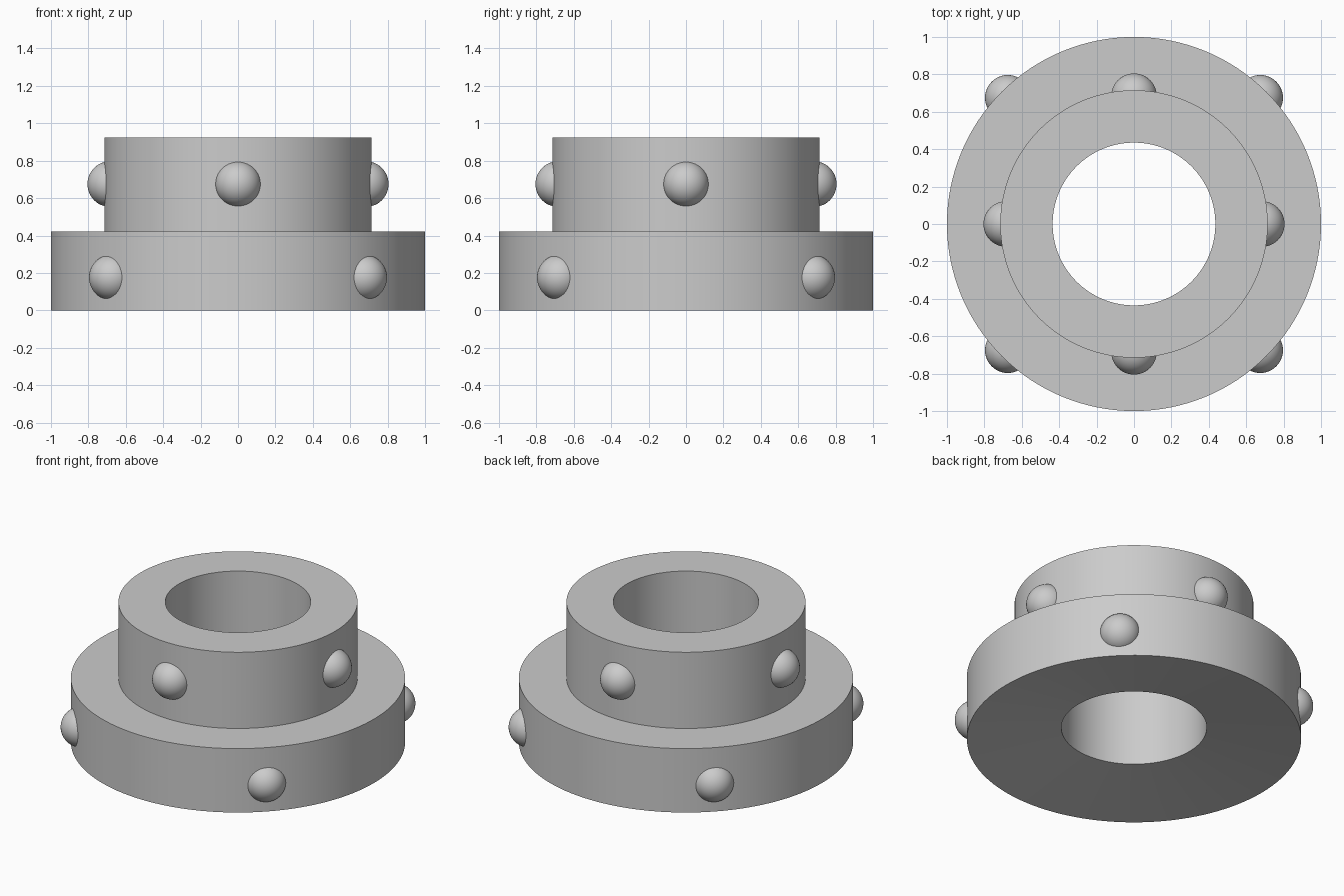
import bpy
import math
from mathutils import Vector

cube = bpy.data.objects.get("Cube")
if cube:
    bpy.data.objects.remove(cube, do_unlink=True)

# Single plain grey
GREY = (0.6, 0.6, 0.6, 1.0)
grey = bpy.data.materials.new("plain grey")
grey.use_nodes = True
grey.diffuse_color = GREY
grey.node_tree.nodes["Principled BSDF"].inputs["Base Color"].default_value = GREY

SEGMENTS = 128
HOLE, UPPER, LOWER = 0.435, 0.715, 1.0
SHOULDER, TOP = 0.422, 0.925
DISH = 0.076
KNOB = 0.122


def finish(obj):
    obj.data.materials.append(grey)
    bpy.ops.object.select_all(action="DESELECT")
    obj.select_set(True)
    bpy.context.view_layer.objects.active = obj
    bpy.ops.object.shade_smooth_by_angle(angle=math.radians(30))


def lathe(name, profile):
    """Turn a closed (radius, height) profile about the z axis."""
    n = len(profile)
    verts, faces = [], []
    for s in range(SEGMENTS):
        a = math.tau * s / SEGMENTS
        verts += [(r * math.cos(a), r * math.sin(a), z) for r, z in profile]
        here, there = s * n, (s + 1) % SEGMENTS * n
        for i in range(n):
            j = (i + 1) % n
            faces.append((here + i, there + i, there + j, here + j))
    mesh = bpy.data.meshes.new(name)
    mesh.from_pydata(verts, [], faces)
    obj = bpy.data.objects.new(name, mesh)
    bpy.context.collection.objects.link(obj)
    finish(obj)


def knob_ring(name, distance, height, start):
    """Four round knobs, a quarter turn apart, sunk into a wall."""
    for k in range(4):
        a = start + k * math.pi / 2
        place = Vector((distance * math.cos(a), distance * math.sin(a), height))
        bpy.ops.mesh.primitive_uv_sphere_add(
            segments=48, ring_count=24, radius=KNOB, location=place)
        obj = bpy.context.object
        obj.name = f"{name}_{k + 1}"
        finish(obj)


# Stepped collar with a through hole and a dished underside
lathe("stepped_collar", [(HOLE, DISH), (LOWER, 0), (LOWER, SHOULDER),
                         (UPPER, SHOULDER), (UPPER, TOP), (HOLE, TOP)])

# Knobs: on the axes above, on the diagonals below
knob_ring("upper_knob", 0.683, 0.675, 0)
knob_ring("lower_knob", 0.954, 0.176, math.pi / 4)
